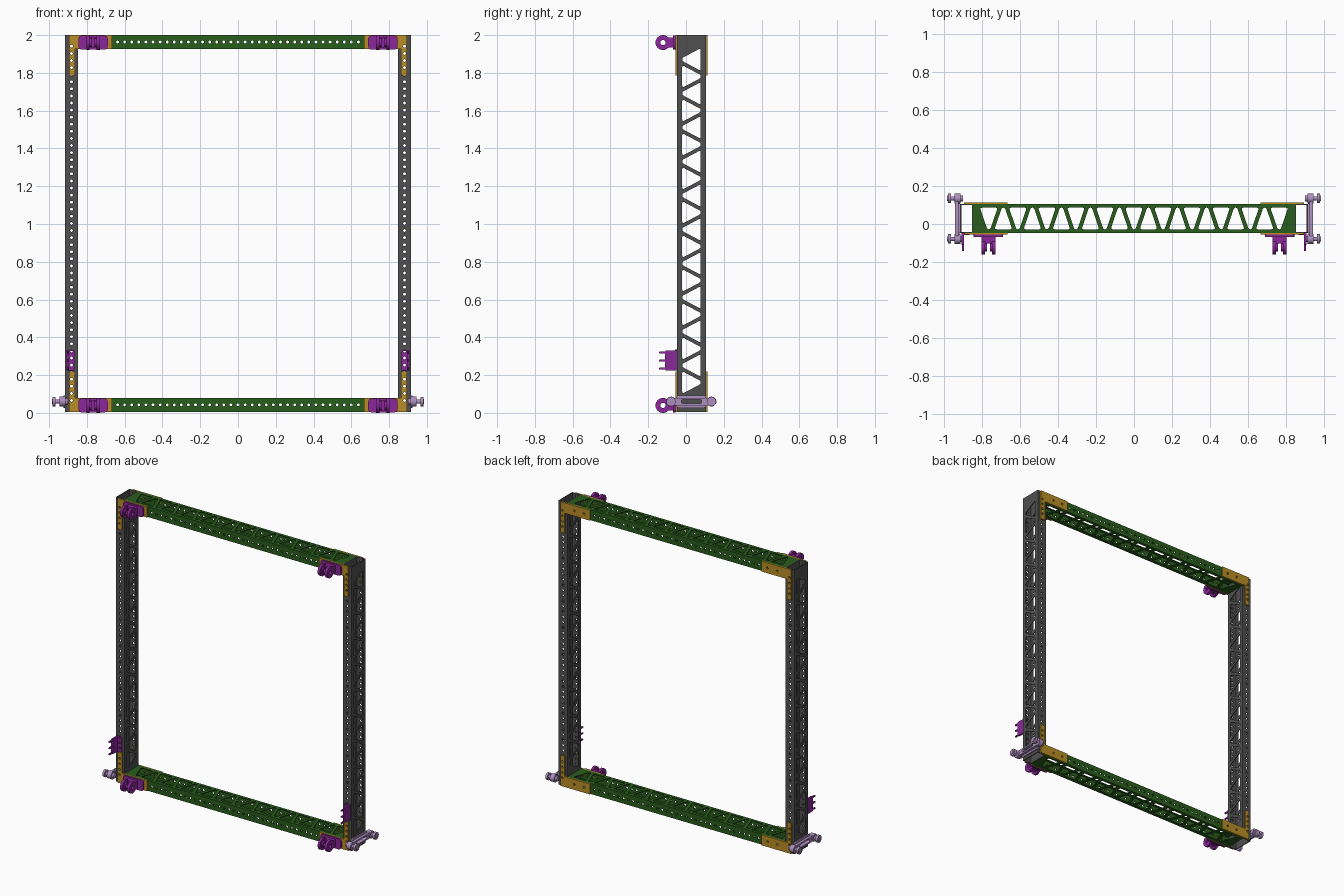
import bpy, bmesh
from math import sin, cos, pi
from mathutils import Vector, Matrix

if "Cube" in bpy.data.objects:
    bpy.data.objects.remove(bpy.data.objects["Cube"])

X, Y, Z = (1, 0, 0), (0, 1, 0), (0, 0, 1)
PITCH, HOLE, WALL = 0.0375, 0.0075, 0.006
YC, ZC = 0.029, 1.003            # centre of the frame in depth and height


def material(name, rgb):
    m = bpy.data.materials.new(name)
    m.diffuse_color = (*rgb, 1)
    m.use_nodes = True
    m.node_tree.nodes["Principled BSDF"].inputs["Base Color"].default_value = m.diffuse_color
    return m


GREY = material("dark_grey", (0.08, 0.08, 0.08))
GREEN = material("green", (0.022, 0.11, 0.012))
GOLD = material("gold", (0.48, 0.27, 0.02))
PURPLE = material("purple", (0.26, 0.02, 0.32))
LILAC = material("lilac", (0.42, 0.28, 0.52))


def frame(u, v, w, o=(0, 0, 0)):
    m = Matrix((u, v, w)).transposed().to_4x4()
    m.translation = Vector(o)
    return m


def circle(u, v, r, n=16):
    return [(u + r * cos(2 * pi * i / n), v + r * sin(2 * pi * i / n)) for i in range(n)]


def rounded(pts, r, n=4):
    out = []
    for i, p in enumerate(pts):
        p, a, b = Vector(p), Vector(pts[i - 1]), Vector(pts[(i + 1) % len(pts)])
        s = p + (a - p).normalized() * min(r, (a - p).length * 0.49)
        e = p + (b - p).normalized() * min(r, (b - p).length * 0.49)
        for k in range(n + 1):
            t = k / n
            out.append(s * (1 - t) ** 2 + p * 2 * t * (1 - t) + e * t * t)
    return out


def rect(u0, v0, u1, v1, r=0):
    pts = [(u0, v0), (u1, v0), (u1, v1), (u0, v1)]
    return rounded(pts, r) if r else pts


def panel(bm, loops, m, t):
    """Flat outline with holes, thickened by t along the frame's third axis."""
    verts, edges = [], []
    for loop in loops:
        vs = [bm.verts.new((p[0], p[1], 0)) for p in loop]
        edges += [bm.edges.new((vs[i - 1], vs[i])) for i in range(len(vs))]
        verts += vs
    fill = bmesh.ops.triangle_fill(bm, edges=edges, use_beauty=True, normal=Z)
    faces = [g for g in fill["geom"] if isinstance(g, bmesh.types.BMFace)]
    ext = bmesh.ops.extrude_face_region(bm, geom=faces, use_keep_orig=True)
    top = [g for g in ext["geom"] if isinstance(g, bmesh.types.BMVert)]
    bmesh.ops.translate(bm, verts=top, vec=(0, 0, t))
    bmesh.ops.transform(bm, matrix=m, verts=verts + top)


def finish(name, bm, mat):
    bmesh.ops.recalc_face_normals(bm, faces=bm.faces)
    me = bpy.data.meshes.new(name)
    bm.to_mesh(me)
    bm.free()
    me.materials.append(mat)
    ob = bpy.data.objects.new(name, me)
    bpy.context.collection.objects.link(ob)
    bpy.ops.object.select_all(action='DESELECT')
    ob.select_set(True)
    bpy.context.view_layer.objects.active = ob
    bpy.ops.object.shade_smooth_by_angle()


def tube(name, m, mat, length, width, height, count, step, depth, side, shift):
    """Open box tube: lattice on the two wide walls, round holes on the narrow ones."""
    bm = bmesh.new()
    L, W, H = length / 2, width / 2, height / 2
    wide = [rect(-L, -W, L, W)]
    base, tip = step - 0.03, 0.008
    for k in range(count):
        c = (k - (count - 1) / 2) * step + shift
        d = depth * side * (-1) ** k
        wide.append(rounded([(c - base, d), (c + base, d), (c + tip, -d), (c - tip, -d)], 0.012))
    h = H - WALL
    n = int((L - 0.015) / PITCH)
    narrow = [rect(-L, -h, L, h)] + [circle(k * PITCH, 0, HOLE, 12) for k in range(-n, n + 1)]
    for s in (-1, 1):
        panel(bm, wide, m @ Matrix.Translation((0, 0, s * H)), -s * WALL)
        panel(bm, narrow, m @ frame(X, Z, Y, (0, s * W, 0)), -s * WALL)
    finish(name, bm, mat)


# Uprights and cross rails
for side, sx in (("left", -1), ("right", 1)):
    tube(side + "_upright", frame(Z, Y, X, (sx * 0.8815, YC, ZC)), GREY,
         1.994, 0.152, 0.069, 20, 0.09, 0.049, -1, 0.013)
for level, z in (("bottom", 0.0425), ("top", 1.9635)):
    tube(level + "_rail", frame(X, Y, Z, (0, YC, z)), GREEN,
         1.694, 0.152, 0.073, 21, 0.0765, 0.057, 1, 0)

for side, sx in (("left", -1), ("right", 1)):
    for level, sz in (("bottom", 1), ("top", -1)):
        # L-shaped corner brackets, front and back
        loops = [[(0.895, 0.006), (0.667, 0.006), (0.667, 0.079),
                  (0.863, 0.079), (0.863, 0.22), (0.895, 0.22)]]
        loops += [circle(0.8815, ZC - k * PITCH, HOLE, 12) for k in (22, 23, 24, 25)]
        loops += [circle(k * PITCH, 0.0425, HOLE, 12) for k in (19, 21)]
        for face, sy, y in (("front", -1, -0.047), ("back", 1, 0.105)):
            bm = bmesh.new()
            panel(bm, loops, frame((sx, 0, 0), Y, (0, 0, 1)) @
                  frame(X, (0, 0, sz), (0, sy, 0), (0, y, 0 if sz > 0 else 2 * ZC)), 0.009)
            finish(f"{face}_{level}_{side}_bracket", bm, GOLD)

        # Lug mount on the rail front: base plate, web and two eyed lugs
        z = 0.0395 if sz > 0 else 1.9605
        cx = sx * 0.767
        bm = bmesh.new()
        panel(bm, [rect(cx - 0.078, z - 0.037, cx + 0.078, z + 0.037, 0.02)],
              frame(X, Z, Y, (0, -0.056, 0)), -0.012)
        panel(bm, [rect(-0.104, z - 0.027, -0.066, z + 0.027)],
              frame(Y, Z, X, (cx - 0.036, 0, 0)), 0.072)
        for x0 in (-0.036, 0.018):
            panel(bm, [circle(-0.122, z, 0.0395, 32), circle(-0.122, z, 0.014, 20)],
                  frame(Y, Z, X, (cx + x0, 0, 0)), 0.018)
        for x0 in (-0.018, 0.008):
            panel(bm, [circle(-0.122, z, 0.024, 24), circle(-0.122, z, 0.014, 20)],
                  frame(Y, Z, X, (cx + x0, 0, 0)), 0.01)
        finish(f"{level}_{side}_lug_mount", bm, PURPLE)

    # Pronged catch on the upright front
    bm = bmesh.new()
    panel(bm, [rect(0.866, 0.225, 0.908, 0.33)] +
          [circle(0.8815, ZC - k * PITCH, HOLE, 12) for k in (18, 19, 20)],
          frame((sx, 0, 0), Z, Y, (0, -0.047, 0)), -0.01)
    panel(bm, [rect(-0.11, 0.225, -0.05, 0.33, 0.006)],
          frame(Y, Z, (sx, 0, 0), (sx * 0.895, 0, 0)), 0.013)
    for z in (0.234, 0.277, 0.32):
        panel(bm, [rect(-0.142, z - 0.005, -0.105, z + 0.005, 0.003)],
              frame(Y, Z, (sx, 0, 0), (sx * 0.897, 0, 0)), 0.009)
    finish(side + "_pronged_catch", bm, PURPLE)

    # Roller carrier on the outer foot: back plate, slotted arm and two rollers
    bm = bmesh.new()

    def layer(loops, x0, x1):
        panel(bm, loops, frame(Y, Z, (sx, 0, 0), (sx * x0, 0, 0)), x1 - x0)

    zc = 0.06
    layer([rect(-0.05, zc - 0.033, 0.107, zc + 0.033, 0.012),
           rect(-0.025, zc - 0.01, 0.083, zc + 0.01, 0.009)], 0.916, 0.924)
    layer([rect(-0.09, zc - 0.02, 0.142, zc + 0.02, 0.019),
           rect(-0.025, zc - 0.01, 0.083, zc + 0.01, 0.009)], 0.924, 0.942)
    for y in (-0.079, 0.135):
        for x0, x1, r in ((0.90, 0.914, 0.016), (0.914, 0.946, 0.026),
                          (0.946, 0.965, 0.011), (0.965, 0.981, 0.025), (0.981, 0.986, 0.014)):
            layer([circle(y, zc, r, 24)], x0, x1)
    finish(side + "_roller_carrier", bm, LILAC)
